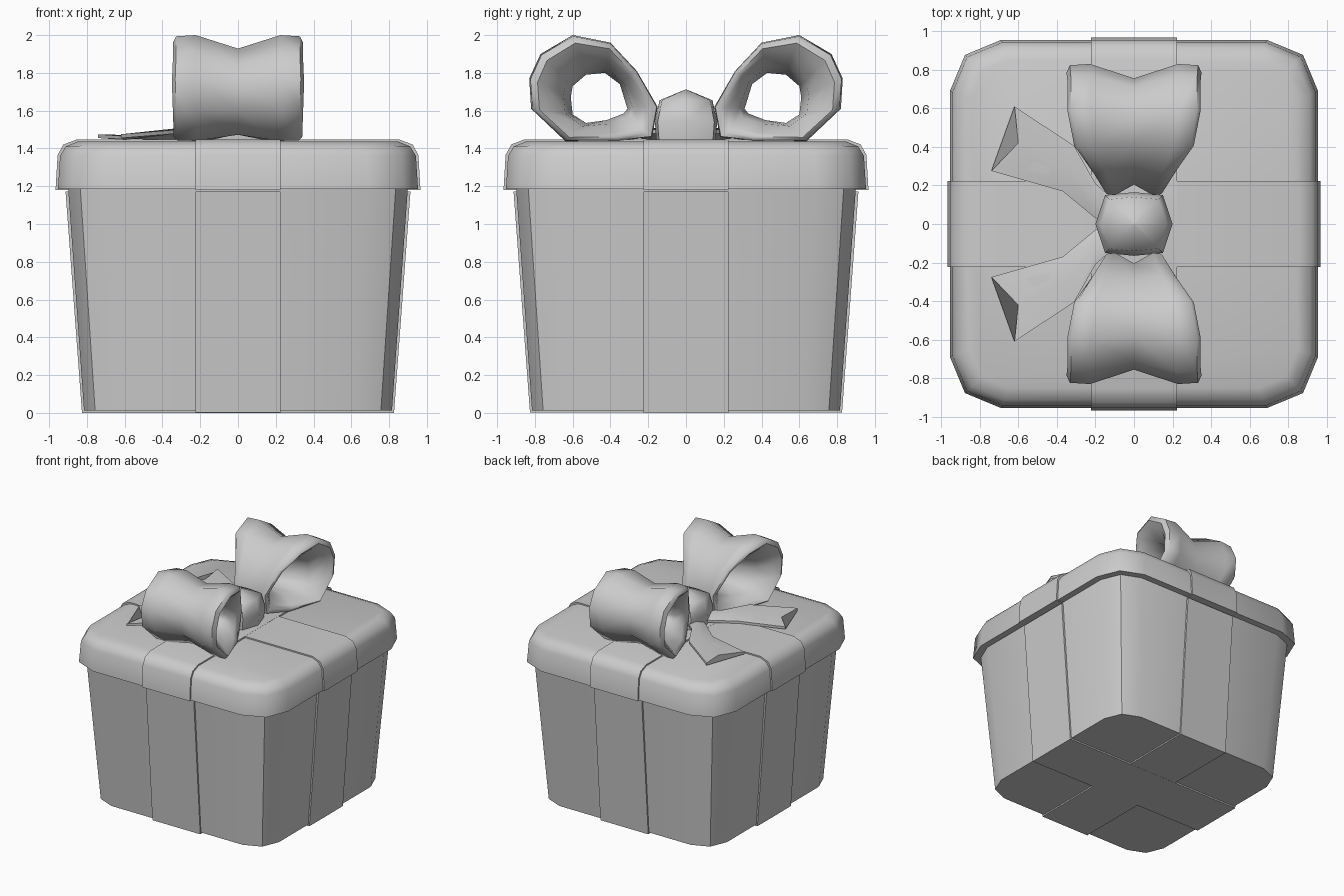
import bpy, bmesh, math

if "Cube" in bpy.data.objects:
    bpy.data.objects.remove(bpy.data.objects["Cube"])


def make(name, verts, faces, angle=40):
    me = bpy.data.meshes.new(name)
    me.from_pydata(verts, [], faces)
    bm = bmesh.new()
    bm.from_mesh(me)
    bmesh.ops.recalc_face_normals(bm, faces=bm.faces)
    bm.to_mesh(me)
    bm.free()
    ob = bpy.data.objects.new(name, me)
    bpy.context.collection.objects.link(ob)
    bpy.ops.object.select_all(action='DESELECT')
    ob.select_set(True)
    bpy.context.view_layer.objects.active = ob
    bpy.ops.object.shade_smooth_by_angle(angle=math.radians(angle))
    return ob


def loft(name, rings, closed=False, angle=40):
    n, m = len(rings[0]), len(rings)
    verts = [p for r in rings for p in r]
    faces = [(i * n + j, i * n + (j + 1) % n,
              (i + 1) % m * n + (j + 1) % n, (i + 1) % m * n + j)
             for i in range(m if closed else m - 1) for j in range(n)]
    if not closed:
        faces += [tuple(range(n)), tuple(range((m - 1) * n, m * n))]
    return make(name, verts, faces, angle)


def rounded_square(h, r, z):
    pts = []
    for q in range(4):
        for s in range(3):
            a = math.radians(90 * q + 45 * s)
            c = math.radians(90 * q + 45)
            k = (h - r) * math.sqrt(2)
            pts.append((k * math.cos(c) + r * math.cos(a),
                        k * math.sin(c) + r * math.sin(a), z))
    return pts


# Box body and overhanging lid
loft("box_body", [rounded_square(0.815, 0.2, 0.012), rounded_square(0.90, 0.22, 1.2)])
lid = [(0.953, 0.26, 1.185), (0.942, 0.26, 1.36), (0.912, 0.24, 1.41), (0.85, 0.2, 1.436)]
loft("lid", [rounded_square(*p) for p in lid], angle=50)


# Ribbon bands wrapped over the body and the lid in both directions
def band(name, half, turn, lift=0):
    prof = [(u, z + lift) for u, z in half] + [(-u, z + lift) for u, z in reversed(half)]
    rings = []
    for w in (-0.224, 0.224):
        rings.append([(w, u, z) if turn else (u, w, z) for u, z in prof])
    loft(name, rings, angle=50)


for turn, tag in ((0, "across"), (1, "along")):
    band("body_ribbon_" + tag, [(0.826, 0.0), (0.913, 1.172)], turn, 0.001 * turn)
    band("lid_ribbon_" + tag, [(0.966, 1.18), (0.955, 1.365), (0.925, 1.42), (0.855, 1.447)],
         turn, 0.001 * turn)

# Bow loops: outer point, inner point and half width at each station
stations = [((0.15, 1.62), (0.31, 1.61), 0.15), ((0.26, 1.81), (0.35, 1.74), 0.22),
            ((0.40, 1.96), (0.43, 1.80), 0.31), ((0.60, 2.00), (0.53, 1.79), 0.345),
            ((0.77, 1.90), (0.60, 1.73), 0.345), ((0.83, 1.77), (0.61, 1.67), 0.35),
            ((0.82, 1.61), (0.60, 1.58), 0.345), ((0.64, 1.44), (0.53, 1.535), 0.34),
            ((0.35, 1.44), (0.42, 1.55), 0.25), ((0.18, 1.46), (0.33, 1.585), 0.15)]
half = [(0.65, 0.0), (0.95, 0.03), (1.0, 0.2), (0.9, 0.4), (0.6, 0.82)]
section = [(0, 0.34)] + half + [(0, 1.0)] + [(-x, d) for x, d in reversed(half)]
for s, tag in ((1, "back"), (-1, "front")):
    loft("bow_loop_" + tag,
         [[(x * w, s * (o[0] + (i[0] - o[0]) * d), o[1] + (i[1] - o[1]) * d)
           for x, d in section] for o, i, w in stations], closed=True, angle=60)

# Knot in the middle of the bow
octagon = [(0.2, 0), (0.15, 0.15), (0, 0.165), (-0.15, 0.15),
           (-0.2, 0), (-0.15, -0.15), (0, -0.165), (0.15, -0.15)]
loft("bow_knot", [[(x * k, y * k, z) for x, y in octagon]
                  for z, k in ((1.44, 0.95), (1.54, 1.0), (1.655, 0.85), (1.712, 0.02))], angle=60)

# Notched ribbon tails: inner edge, middle and outer edge of each row
rows = [[(-0.10, 0.00, 1.49), (-0.10, 0.07, 1.51), (-0.12, 0.14, 1.50)],
        [(-0.20, 0.03, 1.48), (-0.20, 0.12, 1.51), (-0.20, 0.21, 1.50)],
        [(-0.37, 0.17, 1.465), (-0.34, 0.29, 1.505), (-0.31, 0.405, 1.50)],
        [(-0.74, 0.275, 1.475), (-0.60, 0.42, 1.465), (-0.62, 0.61, 1.475)]]
for s, tag in ((1, "back"), (-1, "front")):
    rings = []
    for row in rows:
        top = [(x, s * y, z) for x, y, z in row]
        rings.append(top + [(x, y, z - 0.02) for x, y, z in reversed(top)])
    loft("bow_tail_" + tag, rings)
